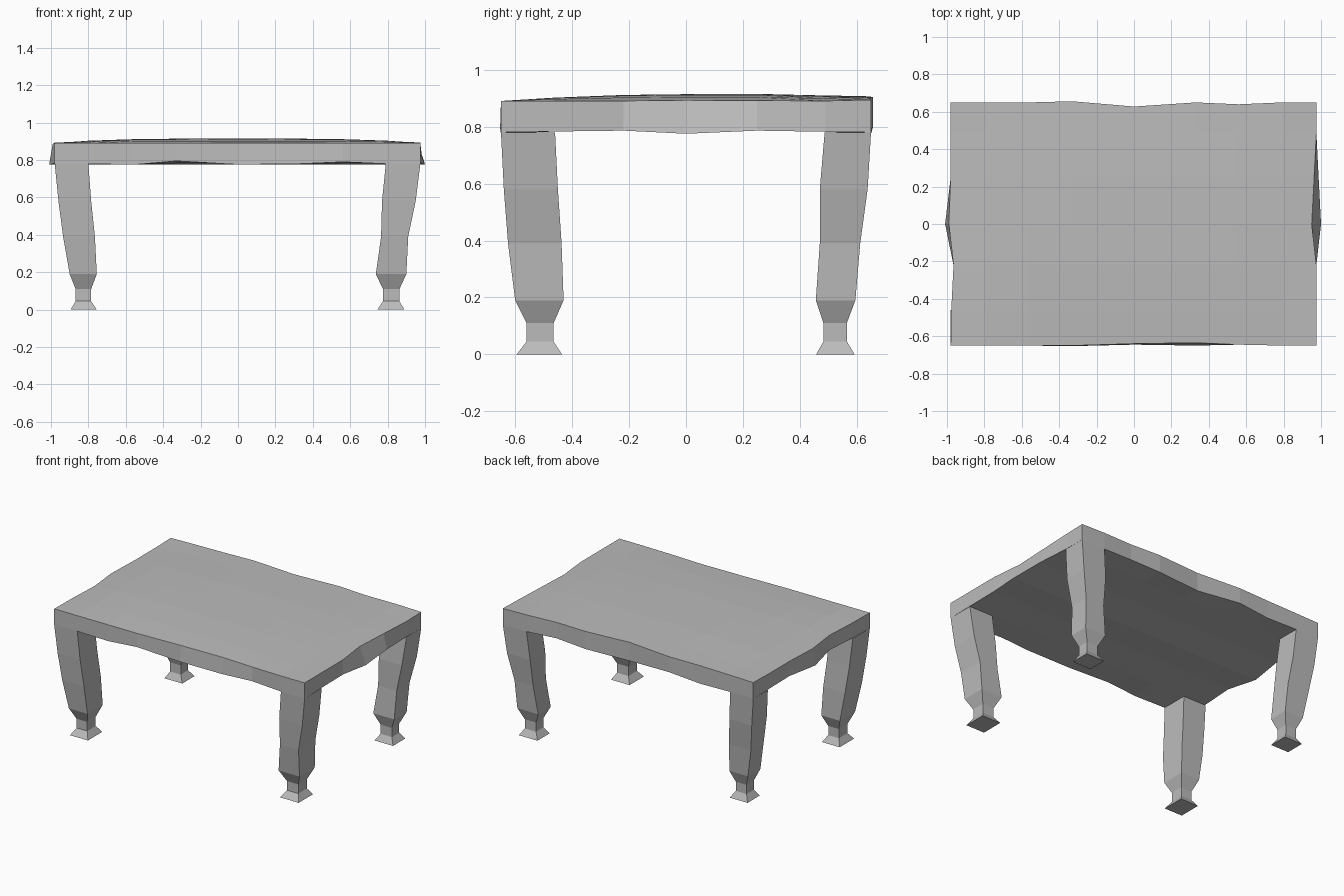
import bpy
import bmesh

cube = bpy.data.objects.get("Cube")
if cube:
    bpy.data.objects.remove(cube, do_unlink=True)

GREY = 0.5
stone = bpy.data.materials.new("plain grey")
stone.diffuse_color = (GREY, GREY, GREY, 1)
stone.use_nodes = True
stone.node_tree.nodes["Principled BSDF"].inputs["Base Color"].default_value = (GREY, GREY, GREY, 1)


def finish(bm, name):
    bmesh.ops.recalc_face_normals(bm, faces=bm.faces)
    mesh = bpy.data.meshes.new(name)
    bm.to_mesh(mesh)
    bm.free()
    mesh.materials.append(stone)
    bpy.context.collection.objects.link(bpy.data.objects.new(name, mesh))


# Tabletop: a gridded slab with uneven rims
XS = [-0.98, -0.8, -0.56, -0.33, 0, 0.33, 0.56, 0.79, 0.975]
YS = [-0.65, -0.46, -0.22, 0, 0.25, 0.49, 0.65]
NX, NY = len(XS) - 1, len(YS) - 1
BOTTOM, TOP = 0.78, 0.89
FRONT_TOP = [0, 0, 0, 0, 0.01, 0.015, 0.005, 0, 0]
FRONT_LOW = [0, 0, 0, -0.003, 0.005, 0, 0.005, 0, 0]
BACK_WAVE = [0, 0, 0, 0.006, -0.022, 0, -0.01, 0, 0]
RIGHT_WAVE = [0, 0.003, 0.015, -0.01, 0, 0, 0]
LEFT_TOP = [0, 0, 0, -0.025, -0.012, 0, 0]
LEFT_LOW = [0, 0, 0, 0.025, 0.012, 0, 0]
RIM_SAG_X = [0, 0, -0.005, 0.015, -0.004, 0, 0.01, 0, 0]
RIM_SAG_Y = [0, 0.003, 0.006, -0.005, 0.006, 0.002, 0]


def slab_point(i, j, is_top):
    x, y = XS[i], YS[j]
    if j == 0:
        y += (FRONT_TOP if is_top else FRONT_LOW)[i]
    elif j == NY:
        y += BACK_WAVE[i]
    if i == 0:
        x += RIGHT_WAVE[j] - (0.02 if j == 3 and not is_top else 0)
    elif i == NX:
        x += (LEFT_TOP if is_top else LEFT_LOW)[j]
    if not is_top:
        return x, y, BOTTOM + (RIM_SAG_X[i] if j in (0, NY) else RIM_SAG_Y[j])
    # gentle crown, a little higher towards the back
    u, v = x / 0.98, y / 0.65
    crown = 0.024 * (1 - u ** 4) * (1 - v * v) + 0.012 * (1 - u * u) * max(v, 0)
    return x, y, TOP + crown + (0.004 if j == NY else 0)


bm = bmesh.new()
grids = [[[bm.verts.new(slab_point(i, j, top)) for j in range(NY + 1)]
          for i in range(NX + 1)] for top in (False, True)]
for g in grids:
    for i in range(NX):
        for j in range(NY):
            bm.faces.new((g[i][j], g[i + 1][j], g[i + 1][j + 1], g[i][j + 1]))
low, high = grids
for i in range(NX):
    for j in (0, NY):
        bm.faces.new((low[i][j], low[i + 1][j], high[i + 1][j], high[i][j]))
for j in range(NY):
    for i in (0, NX):
        bm.faces.new((low[i][j], low[i][j + 1], high[i][j + 1], high[i][j]))
finish(bm, "tabletop")

# Legs: square sections, (outer, inner) distances from the centre at each height
HEIGHTS = [0.78, 0.58, 0.39, 0.19, 0.11, 0.045, 0]
SPANS = {
    "right": [(-0.98, -0.8), (-0.96, -0.785), (-0.935, -0.765), (-0.9, -0.755),
              (-0.868, -0.785), (-0.868, -0.785), (-0.895, -0.755)],
    "left": [(0.79, 0.975), (0.77, 0.95), (0.765, 0.91), (0.737, 0.9),
             (0.775, 0.863), (0.775, 0.863), (0.745, 0.89)],
    "front": [(-0.65, -0.46), (-0.64, -0.45), (-0.625, -0.437), (-0.6, -0.43),
              (-0.56, -0.465), (-0.56, -0.465), (-0.595, -0.435)],
    "back": [(0.487, 0.65), (0.47, 0.638), (0.47, 0.612), (0.456, 0.595),
             (0.483, 0.565), (0.483, 0.565), (0.457, 0.592)],
}


def build_leg(depth, side):
    bm = bmesh.new()
    rings = []
    for z, (x0, x1), (y0, y1) in zip(HEIGHTS, SPANS[side], SPANS[depth]):
        rings.append([bm.verts.new((x, y, z))
                      for x, y in ((x0, y0), (x1, y0), (x1, y1), (x0, y1))])
    for a, b in zip(rings, rings[1:]):
        for k in range(4):
            n = (k + 1) % 4
            bm.faces.new((a[k], a[n], b[n], b[k]))
    bm.faces.new(rings[0])
    bm.faces.new(rings[-1])
    finish(bm, f"{depth}_{side}_leg")


for depth in ("front", "back"):
    for side in ("left", "right"):
        build_leg(depth, side)
